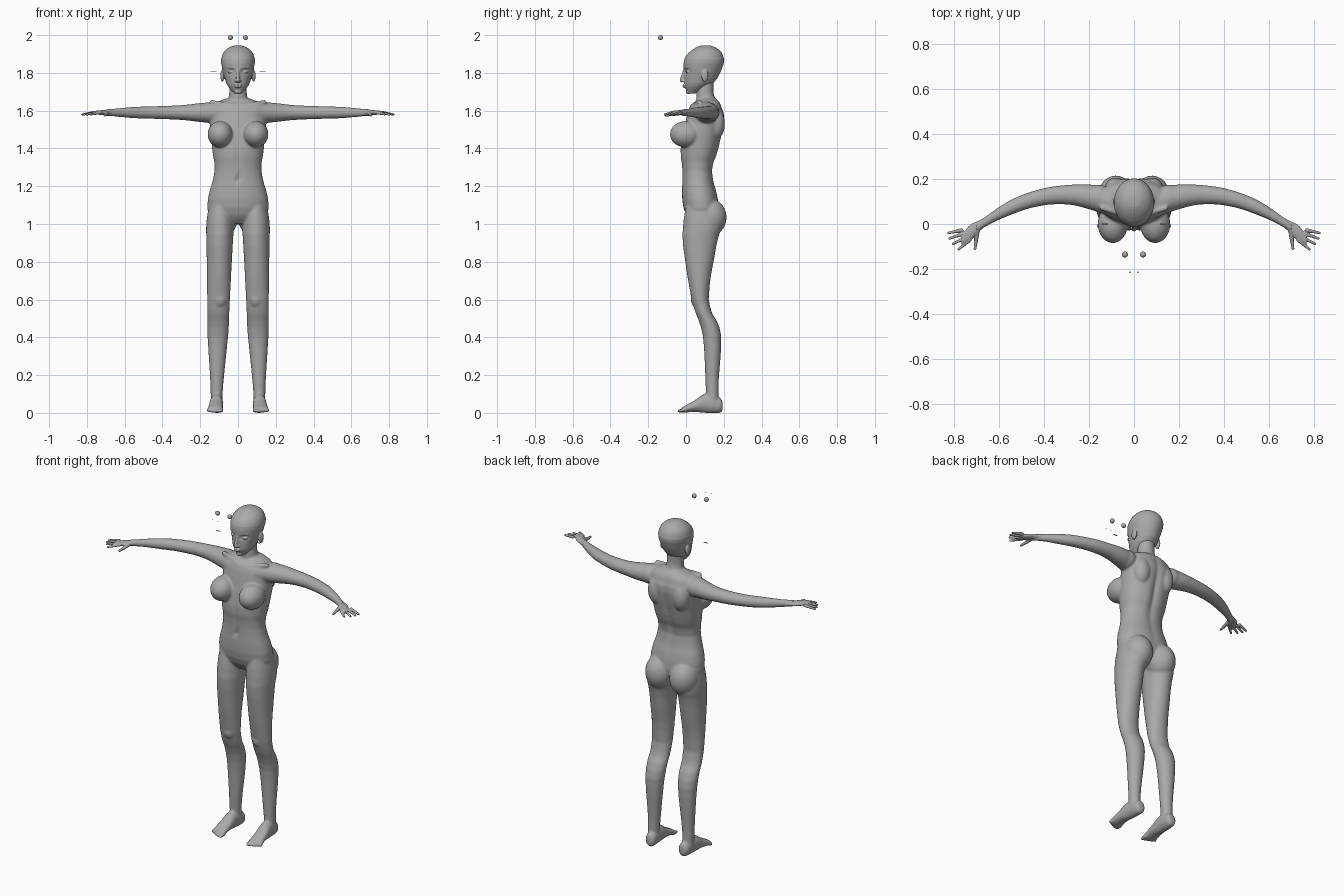
import bpy, bmesh, math
from mathutils import Vector, Matrix

if "Cube" in bpy.data.objects:
    bpy.data.objects.remove(bpy.data.objects["Cube"], do_unlink=True)

grey = bpy.data.materials.new("clay grey")
grey.use_nodes = True
grey.diffuse_color = (0.4, 0.4, 0.4, 1)
grey.node_tree.nodes["Principled BSDF"].inputs["Base Color"].default_value = grey.diffuse_color


def spline(rows, steps=5):
    """Smoothly resample rows of numbers."""
    rows = [Vector(row) for row in rows]
    last = len(rows) - 1
    smooth = []
    for i in range(last):
        start, end = rows[i], rows[i + 1]
        before, after = rows[max(i - 1, 0)], rows[min(i + 2, last)]
        for step in range(steps):
            t = step / steps
            ease_out = t * (1 - t) ** 2 / 2
            ease_in = t * t * (1 - t) / 2
            smooth.append(start.lerp(end, t) + (end - before) * ease_out - (after - start) * ease_in)
    return smooth + [rows[last]]


def loft(bm, axis, rows, centre=lambda station: 0, side=1, square=1, sides=48):
    """Skin oval sections; rows are: station, half width, low edge, high edge."""
    rings = []
    for station, half, low, high in spline(rows):
        ring = []
        for k in range(sides):
            angle = math.tau * k / sides
            across, along = [math.copysign(abs(wave) ** square, wave)
                             for wave in (math.cos(angle), math.sin(angle))]
            u = centre(station) + half * across
            v = (low + high + (high - low) * along) / 2
            x, y, z = {"X": (station, u, v), "Y": (u, station, v), "Z": (u, v, station)}[axis]
            ring.append(bm.verts.new((x * side, y, z)))
        rings.append(ring)
    for ring, following in zip(rings, rings[1:]):
        for k in range(sides):
            bm.faces.new((ring[k - 1], ring[k], following[k], following[k - 1]))
    bm.faces.new(rings[0])
    bm.faces.new(rings[-1])
    return [vert for ring in rings for vert in ring]


def ball(bm, centre, radii):
    """Stretched sphere."""
    place = Matrix.Translation(centre) @ Matrix.Diagonal((*radii, 1))
    bmesh.ops.create_uvsphere(bm, u_segments=24, v_segments=16, radius=1, matrix=place)


def digit(bm, start, end, radius, tip=0.7):
    """Tapered rod with round ends."""
    start, end = Vector(start), Vector(end)
    span = end - start
    turn = span.to_track_quat("Z", "Y").to_matrix().to_4x4()
    bmesh.ops.create_cone(bm, cap_ends=True, segments=16, radius1=radius, radius2=radius * tip,
                          depth=span.length, matrix=Matrix.Translation((start + end) / 2) @ turn)
    ball(bm, start, [radius] * 3)
    ball(bm, end, [radius * tip] * 3)


def dent(verts, centre, size, push):
    """Push a soft hollow into the surface along y."""
    for vert in verts:
        offsets = [(p - c) / s for p, c, s in zip(vert.co, centre, size)]
        vert.co.y += push * math.exp(-sum(offset ** 2 for offset in offsets))


def finish(bm, name, voxel=None, relaxing=4):
    """Make an object, fusing overlapping masses where a voxel size is given."""
    bmesh.ops.recalc_face_normals(bm, faces=bm.faces)
    mesh = bpy.data.meshes.new(name)
    bm.to_mesh(mesh)
    bm.free()
    mesh.materials.append(grey)
    mesh.shade_smooth()
    obj = bpy.data.objects.new(name, mesh)
    bpy.context.collection.objects.link(obj)
    if voxel:
        fuse = obj.modifiers.new("fuse", "REMESH")
        fuse.mode = "VOXEL"
        fuse.voxel_size = voxel
        fuse.use_smooth_shade = True
        relax = obj.modifiers.new("relax", "SMOOTH")
        relax.iterations = relaxing


def arm_bend(x):
    """Arms sweep forward towards the hands."""
    return 0.13 - 0.93 * (x - 0.3) ** 2


def leg_splay(z):
    """Legs stand slightly apart."""
    return 0.115 - 0.02 * z


arm_height = 1.59

# Torso with a spine groove, navel and midline
body = bmesh.new()
torso = loft(body, "Z", [
    (1, .06, .04, .13), (1.05, .15, 0, .17), (1.13, .16, -.02, .17), (1.28, .124, -.02, .14),
    (1.4, .137, -.03, .175), (1.55, .15, 0, .205), (1.62, .145, .02, .19),
    (1.65, .1, .05, .175), (1.67, .04, .08, .15)], square=.9)
dent(torso, (0, .2, 1.4), (.02, .1, .2), -.016)
dent(torso, (0, 0, 1.24), (.01, .1, .02), .012)
dent(torso, (0, 0, 1.38), (.015, .1, .1), .006)

# Neck
loft(body, "Z", [(1.6, .075, .06, .17), (1.65, .055, .055, .16),
                 (1.7, .046, .055, .145), (1.78, .046, .06, .15)])

for side, label in ((1, "left"), (-1, "right")):
    # Bust, seat, shoulder blade, shoulder, knee cap and collar bone
    ball(body, (side * .094, 0, 1.475), (.067, .085, .07))
    ball(body, (side * .08, .125, 1.035), (.08, .09, .1))
    ball(body, (side * .08, .16, 1.53), (.05, .046, .08))
    ball(body, (side * .155, .115, arm_height), (.055, .06, .055))
    ball(body, (side * .095, .06, .6), (.036, .035, .045))
    digit(body, (side * .02, .035, 1.625), (side * .14, .07, 1.645), .012, tip=1)

    # Leg
    loft(body, "Z", [
        (1.1, .06, 0, .17), (1, .073, -.015, .19), (.88, .069, -.015, .16), (.6, .06, .03, .12),
        (.45, .057, .08, .178), (.35, .05, .095, .186), (.15, .034, .104, .172),
        (.03, .03, .11, .175)], leg_splay, side)

    # Foot and toes
    loft(body, "Y", [(.194, .015, .02, .05), (.18, .03, 0, .08), (.1, .035, 0, .1),
                     (.045, .038, .005, .066), (-.02, .043, 0, .03)],
         lambda y: .12 - .06 * max(y, 0), side)
    for k in range(5):
        x = side * (.09 + .017 * k)
        digit(body, (x, -.01, .014), (x, -.037 + .002 * k * k, .01), .013 - .001 * k)

    # Arm, as round sections narrowing from shoulder to wrist
    sections = [(.09, .06), (.2, .05), (.3, .039), (.45, .033), (.55, .03), (.65, .021), (.7, .018)]
    loft(body, "X", [(x, r * 1.1, arm_height - r, arm_height + r) for x, r in sections],
         arm_bend, side)

    # Hand with four spread fingers and a thumb
    hand = bmesh.new()
    palm = [(.66, .02, .016), (.69, .026, .014), (.73, .036, .012), (.765, .02, .007)]
    loft(hand, "X", [(x, half, arm_height - r, arm_height + r) for x, half, r in palm],
         arm_bend, side)
    for k in range(4):
        digit(hand, (side * (.765 - .012 * k), -.027 - .015 * k, arm_height),
              (side * (.823 - .005 * k * k), -.04 - .024 * k, 1.58), .0085)
    knuckle = (side * .7, -.07, 1.58)
    digit(hand, (side * .695, -.02, arm_height), knuckle, .013)
    digit(hand, knuckle, (side * .705, -.11, 1.575), .009)
    finish(hand, label + "_hand", .003)

    # Loose eyeball and lash strips
    eye = bmesh.new()
    ball(eye, (side * .04, -.135, 1.987), [.013] * 3)
    finish(eye, label + "_eyeball")
    lash = bmesh.new()
    ball(lash, (side * .13, 0, 1.806), (.015, .004, .002))
    ball(lash, (side * .018, -.214, 1.985), (.004, .003, .001))
    finish(lash, label + "_lash")

finish(body, "body", .0055, relaxing=7)

# Head with eye hollows
head = bmesh.new()
skull = loft(head, "Z", [
    (1.69, .02, .01, .05), (1.73, .054, -.007, .12), (1.77, .07, -.01, .165),
    (1.85, .089, -.013, .2), (1.89, .085, 0, .197), (1.92, .067, .03, .178),
    (1.94, .036, .065, .145), (1.946, .01, .09, .12)])
for side in (1, -1):
    dent(skull, (side * .037, 0, 1.808), (.02, .06, .012), .016)
    # Eyelid, brow, ear and nostril
    ball(head, (side * .037, .012, 1.806), (.018, .014, .009))
    digit(head, (side * .018, -.006, 1.826), (side * .055, .012, 1.83), .006)
    ball(head, (side * .083, .1, 1.785), (.01, .019, .033))
    ball(head, (side * .009, -.014, 1.757), (.008, .011, .007))
# Nose, lips and chin
digit(head, (0, -.023, 1.76), (0, -.008, 1.815), .0105)
for z, width in ((1.735, .021), (1.726, .018)):
    ball(head, (0, -.01, z), (width, .008, .005))
ball(head, (0, .012, 1.7), (.018, .014, .012))
finish(head, "head", .0035)
